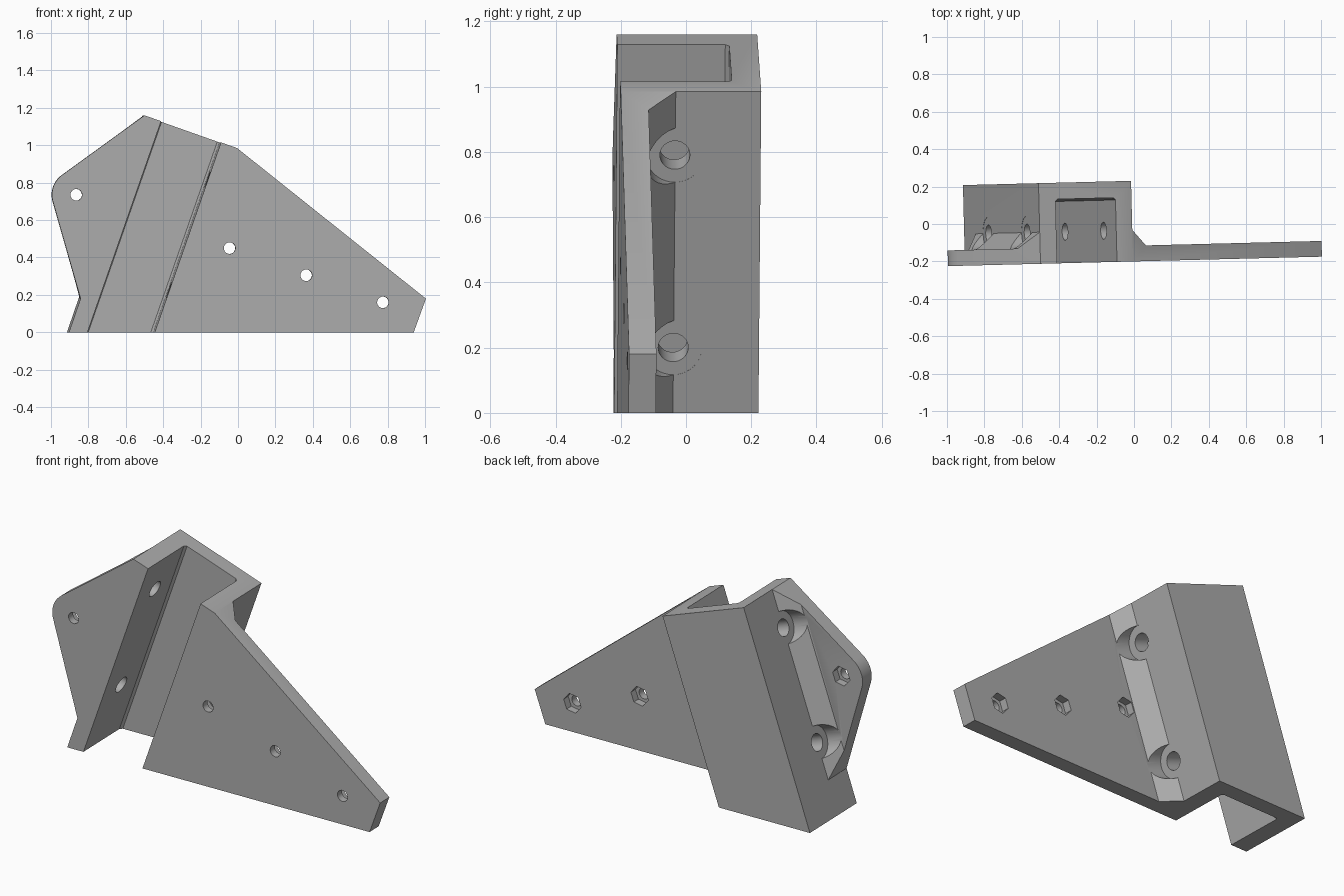
import bpy, bmesh
from math import radians, sin, cos, atan
from mathutils import Matrix, Vector

cube = bpy.data.objects.get("Cube")
if cube:
    bpy.data.objects.remove(cube)

TILT = atan(0.349)          # lean of the channel
ACROSS = Vector((cos(TILT), 0, -sin(TILT)))
ALONG = Vector((sin(TILT), 0, cos(TILT)))
X, Y, Z = (Vector(v) for v in ((1, 0, 0), (0, 1, 0), (0, 0, 1)))
FRONT, PLATE_BACK, BOX_BACK, CAVITY = -0.2, -0.116, 0.231, 0.143
OUT_L, IN_L, IN_R, OUT_R = -0.859, -0.765, -0.425, -0.334
FILLET = 0.085


def prism(name, points, a, b, start, end, origin=Vector()):
    """Extrude a 2D outline given on axes a, b along their normal."""
    h = a.cross(b)
    bm = bmesh.new()
    rings = [[bm.verts.new(origin + a * p + b * q + h * d) for p, q in points]
             for d in (start, end)]
    n = len(points)
    bm.faces.new(rings[0][::-1])
    bm.faces.new(rings[1])
    for i in range(n):
        j = (i + 1) % n
        bm.faces.new((rings[0][i], rings[0][j], rings[1][j], rings[1][i]))
    bmesh.ops.recalc_face_normals(bm, faces=bm.faces)
    mesh = bpy.data.meshes.new(name)
    bm.to_mesh(mesh)
    bm.free()
    obj = bpy.data.objects.new(name, mesh)
    bpy.context.collection.objects.link(obj)
    return obj


def arc(r, sides, start=0, sweep=360, cx=0, cy=0, closed=True):
    steps = sides if closed else sides - 1
    return [(cx + r * cos(radians(start + sweep * i / steps)),
             cy + r * sin(radians(start + sweep * i / steps))) for i in range(sides)]


def combine(target, tool, operation="DIFFERENCE"):
    mod = target.modifiers.new("cut", "BOOLEAN")
    mod.operation, mod.object, mod.solver = operation, tool, "EXACT"
    bpy.context.view_layer.objects.active = target
    bpy.ops.object.modifier_apply(modifier=mod.name)
    bpy.data.objects.remove(tool)


# Hat-shaped section: two flanges, open channel, sloped inside corners
r = 0.012
section = [(-2, FRONT), (IN_L, FRONT), (IN_L, CAVITY - r), (IN_L + r, CAVITY),
           (IN_R - r, CAVITY), (IN_R, CAVITY - r), (IN_R, FRONT), (2, FRONT),
           (2, PLATE_BACK), (OUT_R + FILLET, PLATE_BACK), (OUT_R, PLATE_BACK + FILLET),
           (OUT_R, BOX_BACK), (OUT_L, BOX_BACK), (OUT_L, PLATE_BACK + FILLET),
           (OUT_L - FILLET, PLATE_BACK), (-2, PLATE_BACK)]
bracket = prism("mounting_bracket", section, ACROSS, Y, -2, 2)

# Trim to the front outline, with the rounded ear on the small flange
outline = [(-0.909, 0), (0.935, 0), (1, 0.18), (-0.01, 0.985), (-0.505, 1.16)]
outline += arc(0.13, 12, 126.5, 69.5, -0.87, 0.735, closed=False)
outline += [(-0.847, 0.18)]
combine(bracket, prism("outline_trim", outline, X, Z, -1, 1), "INTERSECT")

# Flange bolt holes with hexagonal nut pockets behind
for x, z in ((-0.87, 0.735), (-0.05, 0.45), (0.36, 0.305), (0.77, 0.16)):
    at = Vector((x, 0, z))
    combine(bracket, prism("bolt_hole", arc(0.031, 24), X, Z, -0.05, 0.4, at))
    combine(bracket, prism("nut_pocket", arc(0.054, 6, 10), X, Z,
                           0.05, -PLATE_BACK + 0.042, at))

# Cross bolts through both channel walls, with clearance in the sloped corners
for z in (0.2, 0.79):
    height = (OUT_R * -sin(TILT) + 0) * 0
    x = -0.354 + 0.349 * z
    along = Vector((x, 0, z)).dot(ALONG)
    at = ALONG * along + Y * -0.032
    combine(bracket, prism("cross_hole", arc(0.046, 32), Y, ALONG, -1.2, 0, at))
    for start, end in ((OUT_R - 0.001, OUT_R + FILLET + 0.01),
                       (OUT_L - FILLET - 0.01, OUT_L + 0.001)):
        combine(bracket, prism("head_clearance", arc(0.088, 40), Y, ALONG, start, end, at))

# Slight turn about the vertical
bracket.data.transform(Matrix.Rotation(radians(1.45), 4, "Z"))

grey = bpy.data.materials.new("mid_grey")
grey.use_nodes = True
colour = (0.42, 0.42, 0.42, 1)
grey.diffuse_color = colour
grey.node_tree.nodes["Principled BSDF"].inputs["Base Color"].default_value = colour
bracket.data.materials.clear()
bracket.data.materials.append(grey)

bpy.context.view_layer.objects.active = bracket
bracket.select_set(True)
bpy.ops.object.shade_smooth_by_angle(angle=radians(25))
